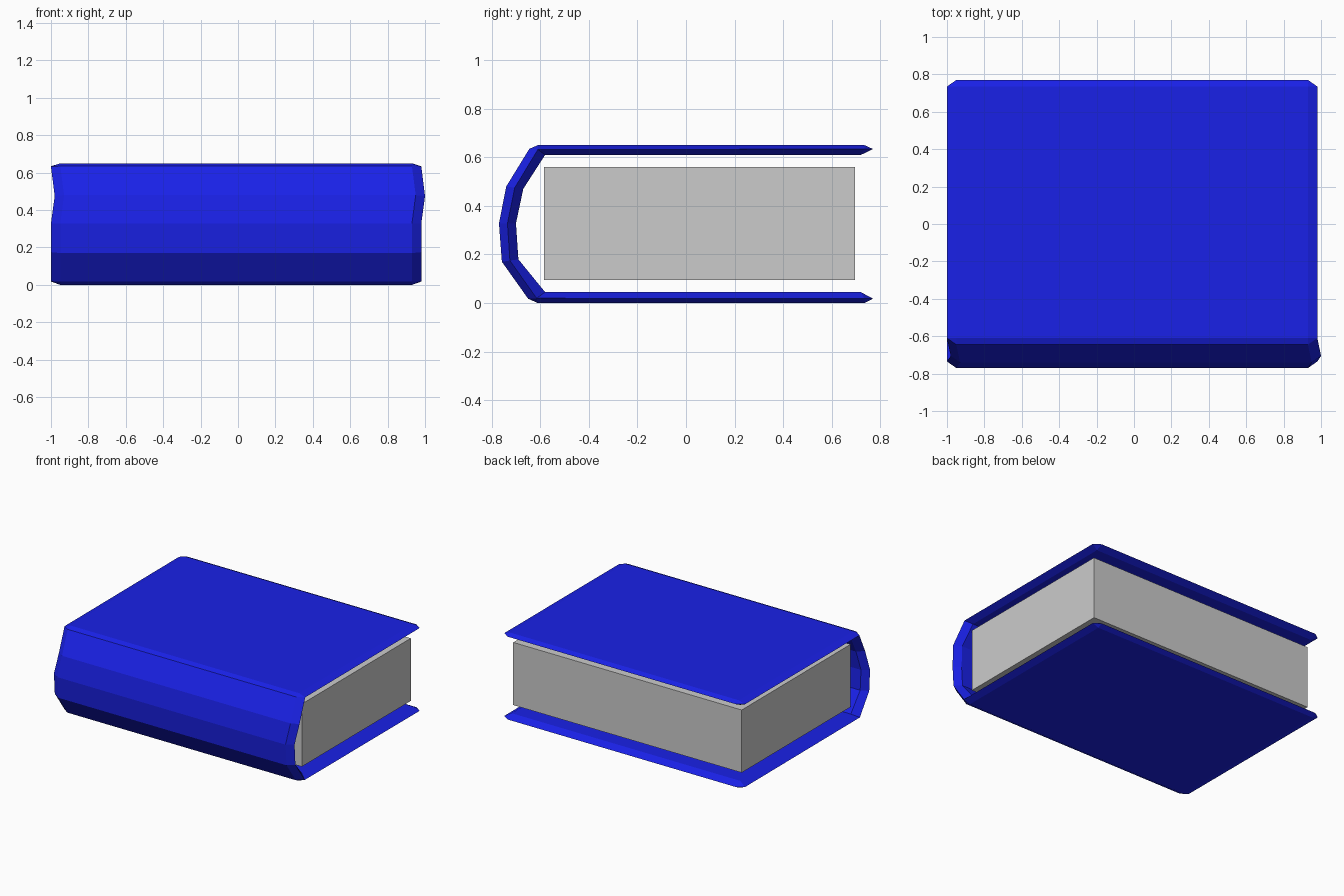
import bpy, bmesh

if "Cube" in bpy.data.objects:
    bpy.data.objects.remove(bpy.data.objects["Cube"])

blue = bpy.data.materials.new("cover_blue")
blue.diffuse_color = (0.01, 0.015, 0.8, 1)
blue.use_nodes = True
blue.node_tree.nodes["Principled BSDF"].inputs["Base Color"].default_value = blue.diffuse_color


def finish(bm, name, mat=None):
    bmesh.ops.remove_doubles(bm, verts=bm.verts[:], dist=0.0005)
    bmesh.ops.recalc_face_normals(bm, faces=bm.faces[:])
    mesh = bpy.data.meshes.new(name)
    bm.to_mesh(mesh)
    bm.free()
    obj = bpy.data.objects.new(name, mesh)
    bpy.context.collection.objects.link(obj)
    if mat:
        mesh.materials.append(mat)
    return obj


# Cover: stations along the wrap, each (outer, ridge, inner) in (y, z) plus x shift
stations = [
    ((0.735, 0.65), (0.735, 0.634), (0.72, 0.61), 0),
    ((-0.61, 0.65), (-0.61, 0.632), (-0.58, 0.61), 0),
    ((-0.645, 0.635), (-0.61, 0.632), (-0.58, 0.61), 0),
    ((-0.74, 0.48), (-0.705, 0.475), (-0.67, 0.47), 0.02),
    ((-0.77, 0.328), (-0.735, 0.328), (-0.70, 0.328), 0),
    ((-0.758, 0.17), (-0.725, 0.175), (-0.69, 0.18), 0),
    ((-0.65, 0.018), (-0.615, 0.02), (-0.58, 0.045), 0),
    ((-0.61, 0.0), (-0.615, 0.02), (-0.58, 0.045), 0),
    ((0.735, 0.0), (0.735, 0.018), (0.72, 0.045), 0),
]
X0, X1, INSET = -1.0, 0.98, 0.05

bm = bmesh.new()
rings = []
for outer, ridge, inner, dx in stations:
    a, b = X0 + dx, X1 + dx
    rings.append([bm.verts.new((x, *p)) for x, p in (
        (a + INSET, outer), (b - INSET, outer), (b, ridge),
        (b - INSET, inner), (a + INSET, inner), (a, ridge))])
for r, s in zip(rings, rings[1:]):
    for i in range(6):
        j = (i + 1) % 6
        bm.faces.new((r[i], r[j], s[j], s[i]))

# Pointed fore edges with clipped corners
for r, z in ((rings[0], 0.634), (rings[-1], 0.018)):
    tl = bm.verts.new((X0 + INSET, 0.77, z))
    tr = bm.verts.new((X1 - INSET, 0.77, z))
    for f in ((r[0], r[1], tr, tl), (r[1], r[2], tr), (r[2], r[3], tr),
              (r[3], r[4], tl, tr), (r[4], r[5], tl), (r[5], r[0], tl)):
        bm.faces.new(f)
bmesh.ops.dissolve_degenerate(bm, edges=bm.edges[:], dist=0.0005)
finish(bm, "book_cover", blue)

# Page block
bm = bmesh.new()
bmesh.ops.create_cube(bm, size=1)
bmesh.ops.scale(bm, vec=(1.88, 1.28, 0.466), verts=bm.verts)
bmesh.ops.translate(bm, vec=(-0.005, 0.055, 0.328), verts=bm.verts)
finish(bm, "page_block")
